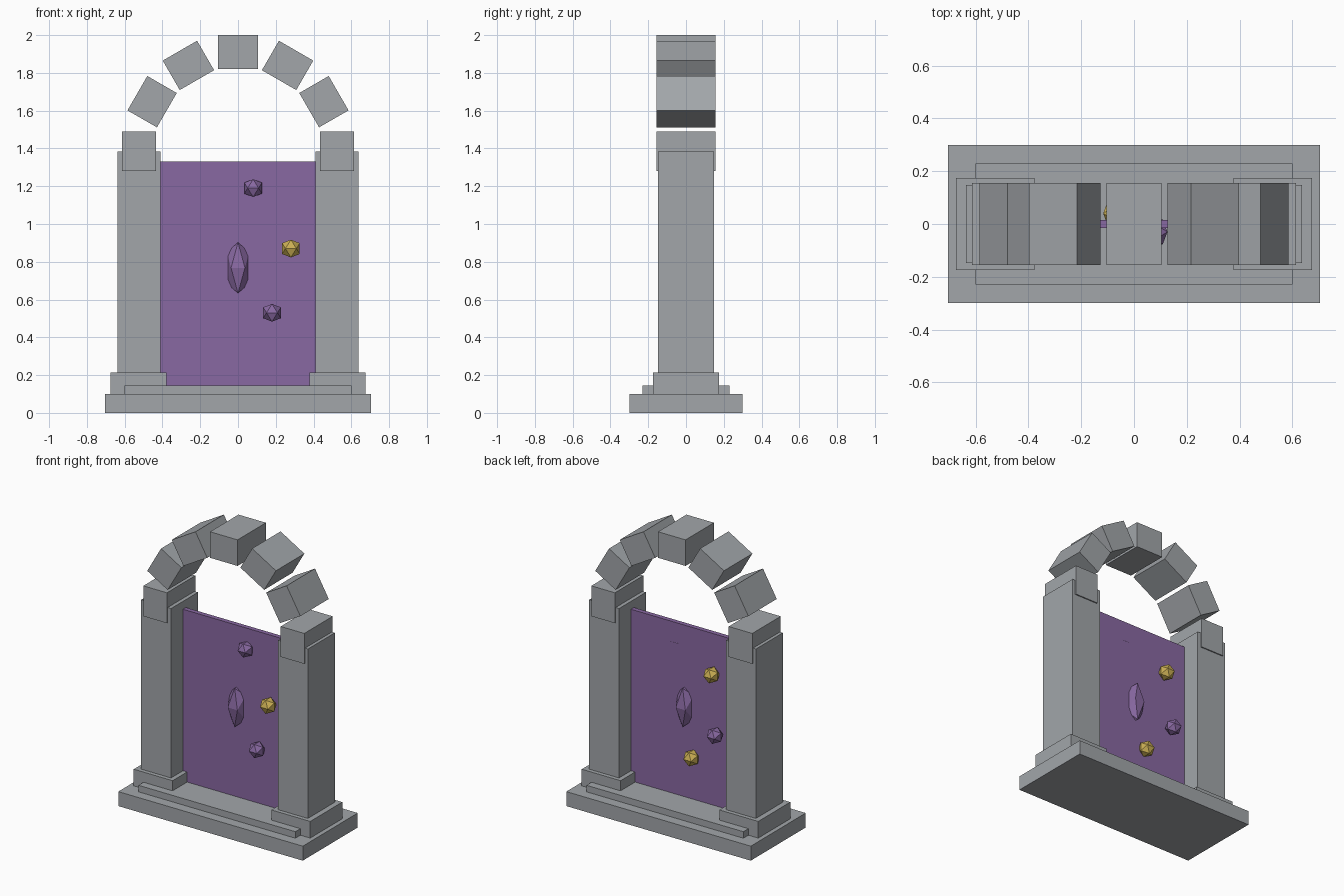
import bpy, bmesh, math
from mathutils import Matrix, Vector

cube = bpy.data.objects.get("Cube")
if cube:
    bpy.data.objects.remove(cube, do_unlink=True)


def material(name, color):
    m = bpy.data.materials.new(name)
    m.use_nodes = True
    m.diffuse_color = (*color, 1)
    m.node_tree.nodes["Principled BSDF"].inputs["Base Color"].default_value = (*color, 1)
    return m


stone = material("grey stone", (0.36, 0.38, 0.40))
purple = material("portal purple", (0.25, 0.14, 0.36))
gold = material("gold", (0.60, 0.43, 0.09))


def add_object(name, bm, mat):
    bmesh.ops.recalc_face_normals(bm, faces=bm.faces)
    mesh = bpy.data.meshes.new(name)
    bm.to_mesh(mesh)
    bm.free()
    mesh.materials.append(mat)
    obj = bpy.data.objects.new(name, mesh)
    bpy.context.collection.objects.link(obj)
    return obj


def box(name, center, size, mat, tilt=0):
    bm = bmesh.new()
    bmesh.ops.create_cube(bm, size=1, matrix=Matrix.LocRotScale(None, None, Vector(size)))
    obj = add_object(name, bm, mat)
    obj.location = center
    obj.rotation_euler.y = tilt
    return obj


def gem(name, center, radius, mat):
    # Icosahedron: three crossed golden rectangles wrapped in a hull
    phi = (1 + math.sqrt(5)) / 2
    unit = radius / math.hypot(1, phi)
    bm = bmesh.new()
    for a in (-unit, unit):
        for b in (-unit * phi, unit * phi):
            for co in ((a, b, 0), (0, a, b), (b, 0, a)):
                bm.verts.new(co)
    bmesh.ops.convex_hull(bm, input=bm.verts)
    obj = add_object(name, bm, mat)
    obj.location = center
    return obj


# Stepped base
box("base_slab", (0, 0, 0.05), (1.41, 0.6, 0.1), stone)
box("base_step", (0, 0, 0.115), (1.2, 0.46, 0.06), stone)

# Pillars with plinths
for side, name in ((1, "left"), (-1, "right")):
    box(name + "_plinth", (side * 0.526, 0, 0.155), (0.297, 0.35, 0.12), stone)
    box(name + "_pillar", (side * 0.523, 0, 0.785), (0.228, 0.294, 1.2), stone)

# Arch of seven blocks fanned round a half circle
for i in range(7):
    a = math.pi * i / 6
    box(f"arch_block_{i + 1}", (0.525 * math.cos(a), 0, 1.385 + 0.525 * math.sin(a)),
        (0.18, 0.31, 0.21), stone, -a)

# Portal sheet
box("portal_panel", (0, 0, 0.735), (0.82, 0.032, 1.19), purple)

# Central crystal
crystal = gem("crystal", (0, 0, 0.768), 0.07, purple)
crystal.scale.z = 2.25

# Floating gems on both faces
gems = (
    ((0.08, -0.03, 1.19), purple), ((0.28, -0.07, 0.87), gold),
    ((0.18, -0.05, 0.53), purple), ((-0.23, 0.05, 1.06), gold),
    ((-0.27, 0.07, 0.66), purple), ((-0.07, 0.04, 0.44), gold),
)
for i, (center, mat) in enumerate(gems):
    gem(f"floating_gem_{i + 1}", center, 0.055, mat)
